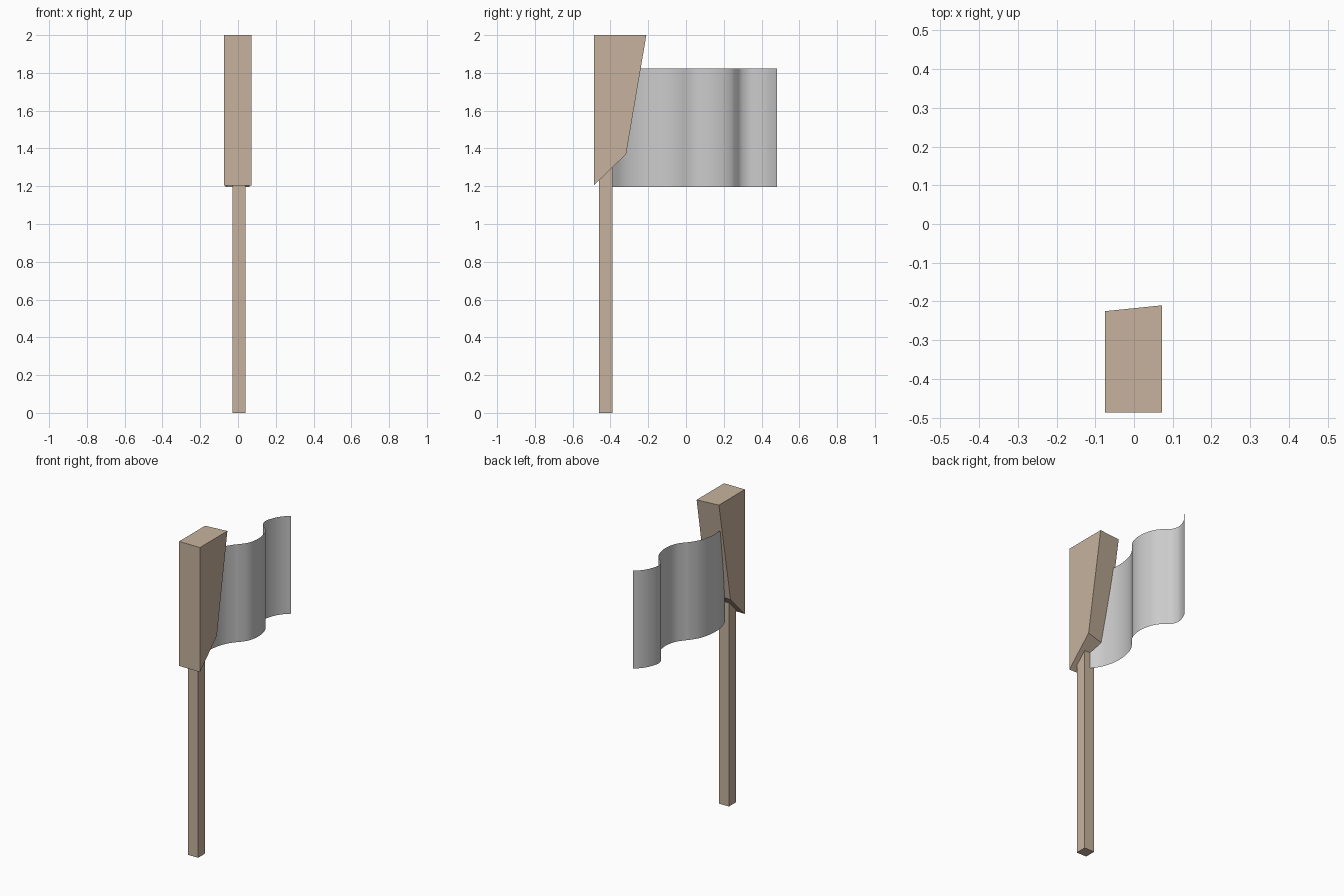
import bpy, bmesh
from mathutils import Vector

if "Cube" in bpy.data.objects:
    bpy.data.objects.remove(bpy.data.objects["Cube"])

wood = bpy.data.materials.new("wood")
wood.diffuse_color = (0.57, 0.45, 0.34, 1)
wood.use_nodes = True
wood.node_tree.nodes["Principled BSDF"].inputs["Base Color"].default_value = wood.diffuse_color


def finish(name, bm, mat=None, smooth=False):
    bmesh.ops.recalc_face_normals(bm, faces=bm.faces)
    me = bpy.data.meshes.new(name)
    bm.to_mesh(me)
    bm.free()
    ob = bpy.data.objects.new(name, me)
    bpy.context.collection.objects.link(ob)
    if mat:
        me.materials.append(mat)
    for p in me.polygons:
        p.use_smooth = smooth
    return ob


def loft(name, left, right, x0, x1):
    """Solid between two matching (y, z) side profiles."""
    bm = bmesh.new()
    a = [bm.verts.new((x0, y, z)) for y, z in left]
    b = [bm.verts.new((x1, y, z)) for y, z in right]
    bm.faces.new(a)
    bm.faces.new(b[::-1])
    n = len(a)
    for i in range(n):
        j = (i + 1) % n
        bm.faces.new((a[i], b[i], b[j], a[j]))
    return finish(name, bm, wood)


# square post, running up into the head
post = [(-0.46, 0), (-0.39, 0), (-0.39, 1.32), (-0.46, 1.32)]
loft("post", post, post, -0.03, 0.04)

# tapered head block with a slightly skewed back
head_left = [(-0.487, 1.205), (-0.342, 1.352), (-0.225, 2), (-0.487, 2)]
head_right = [(-0.487, 1.205), (-0.317, 1.37), (-0.21, 2), (-0.487, 2)]
loft("head", head_left, head_right, -0.075, 0.072)

# waving banner: (y, x) wave path, smoothed and swept upward
wave = [(-0.39, 0), (-0.33, -0.04), (-0.25, -0.063), (-0.17, -0.063),
        (-0.09, -0.045), (-0.03, -0.01), (0, 0.016), (0.05, 0.048),
        (0.12, 0.06), (0.19, 0.05), (0.24, 0.027), (0.267, 0),
        (0.295, -0.03), (0.345, -0.045), (0.41, -0.025), (0.455, 0.005),
        (0.483, 0.035)]
pts = [Vector((x, y)) for y, x in wave]
pts = [2 * pts[0] - pts[1]] + pts + [2 * pts[-1] - pts[-2]]
path = []
for p0, p1, p2, p3 in zip(pts, pts[1:], pts[2:], pts[3:]):
    for k in range(4):
        t = k / 4
        path.append(0.5 * (2 * p1 + (p2 - p0) * t
                           + (2 * p0 - 5 * p1 + 4 * p2 - p3) * t ** 2
                           + (3 * p1 - p0 - 3 * p2 + p3) * t ** 3))
path.append(pts[-2])

bm = bmesh.new()
low = [bm.verts.new((p.x, p.y, 1.197)) for p in path]
top = [bm.verts.new((p.x, p.y, 1.822)) for p in path]
for i in range(len(path) - 1):
    bm.faces.new((low[i], low[i + 1], top[i + 1], top[i]))
finish("banner", bm, smooth=True)
